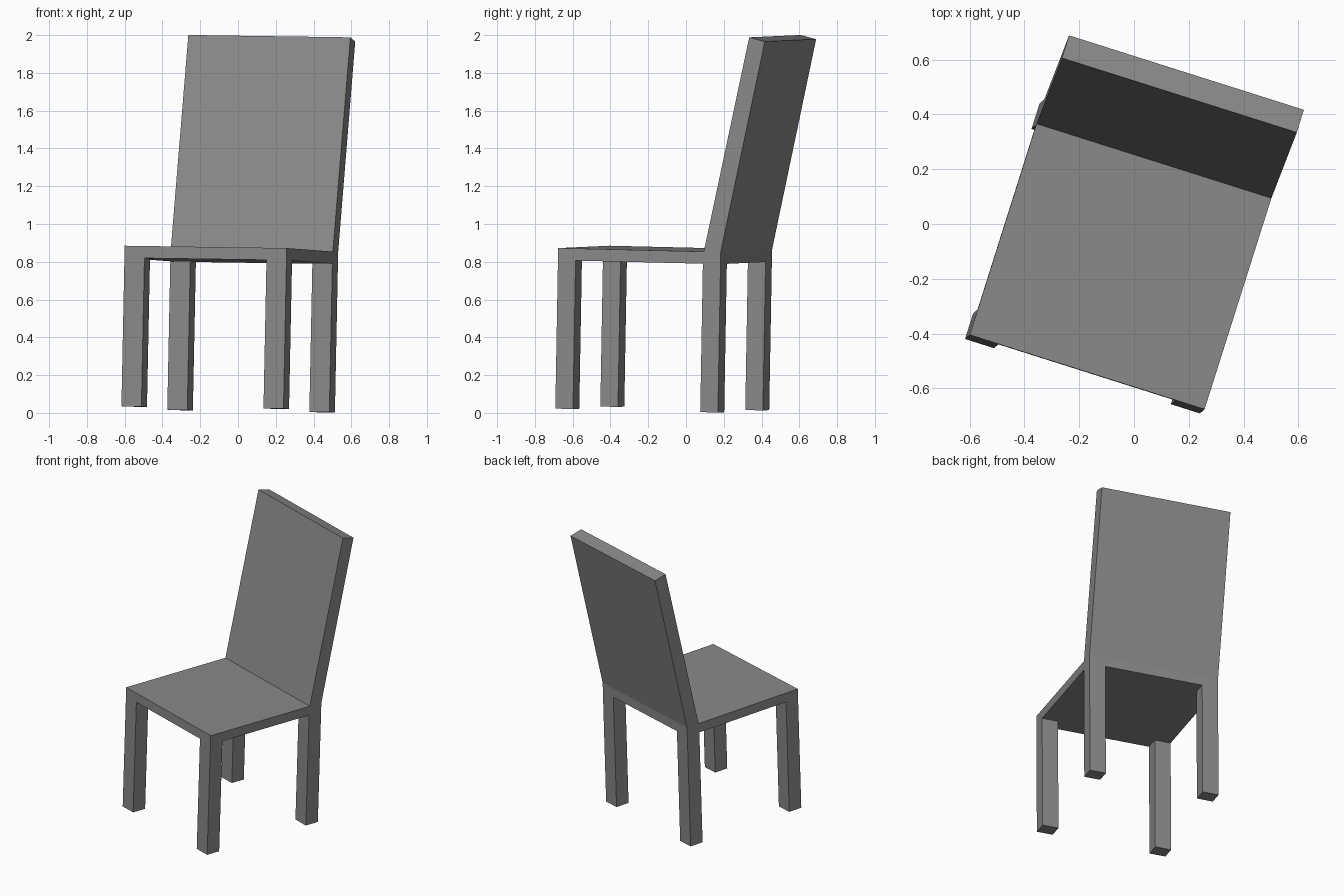
import bpy, bmesh
from mathutils import Vector, Matrix

if "Cube" in bpy.data.objects:
    bpy.data.objects.remove(bpy.data.objects["Cube"])

# Chair sizes in its own frame: x right, y back, z up, origin at the seat's front left top corner
WIDTH, DEPTH, HEIGHT = 0.90, 0.903, 0.85
SEAT, LEG_W, LEG_D = 0.064, 0.111, 0.098

# The chair is turned and slightly tilted
u = Vector((0.953, -0.302, -0.014)).normalized()
v = Vector((0.302, 0.953, -0.023))
v = (v - u * v.dot(u)).normalized()
w = u.cross(v)
PLACE = Matrix.Translation((-0.60, -0.405, 0.885)) @ Matrix((u, v, w)).transposed().to_4x4()

grey = bpy.data.materials.new("grey")
grey.diffuse_color = (0.25, 0.25, 0.25, 1)
grey.use_nodes = True
grey.node_tree.nodes["Principled BSDF"].inputs["Base Color"].default_value = grey.diffuse_color


def prism(name, profile, x0, x1):
    """Sweep a side profile of (y, z) points from x0 to x1."""
    bm = bmesh.new()
    face = bm.faces.new([bm.verts.new((x0, y, z)) for y, z in profile])
    side = bmesh.ops.extrude_face_region(bm, geom=[face])
    verts = [e for e in side["geom"] if isinstance(e, bmesh.types.BMVert)]
    bmesh.ops.translate(bm, verts=verts, vec=(x1 - x0, 0, 0))
    bmesh.ops.recalc_face_normals(bm, faces=bm.faces)
    mesh = bpy.data.meshes.new(name)
    bm.to_mesh(mesh)
    bm.free()
    mesh.materials.append(grey)
    ob = bpy.data.objects.new(name, mesh)
    ob.matrix_world = PLACE
    bpy.context.collection.objects.link(ob)


def rect(y0, y1, z0, z1):
    return [(y0, z0), (y1, z0), (y1, z1), (y0, z1)]


# Seat slab
prism("seat", rect(0, DEPTH, -SEAT, 0), 0, WIDTH)

# Leaning backrest, with its top cut square to the lean
prism("backrest", [(DEPTH - 0.094, 0), (DEPTH, 0), (1.127, 1.12), (1.04, 1.14)], 0, WIDTH)

# Four legs flush with the seat corners
for row, y in (("front", 0), ("back", DEPTH - LEG_D)):
    for side, x in (("left", 0), ("right", WIDTH - LEG_W)):
        prism(f"{row}_{side}_leg", rect(y, y + LEG_D, -HEIGHT, -SEAT), x, x + LEG_W)
